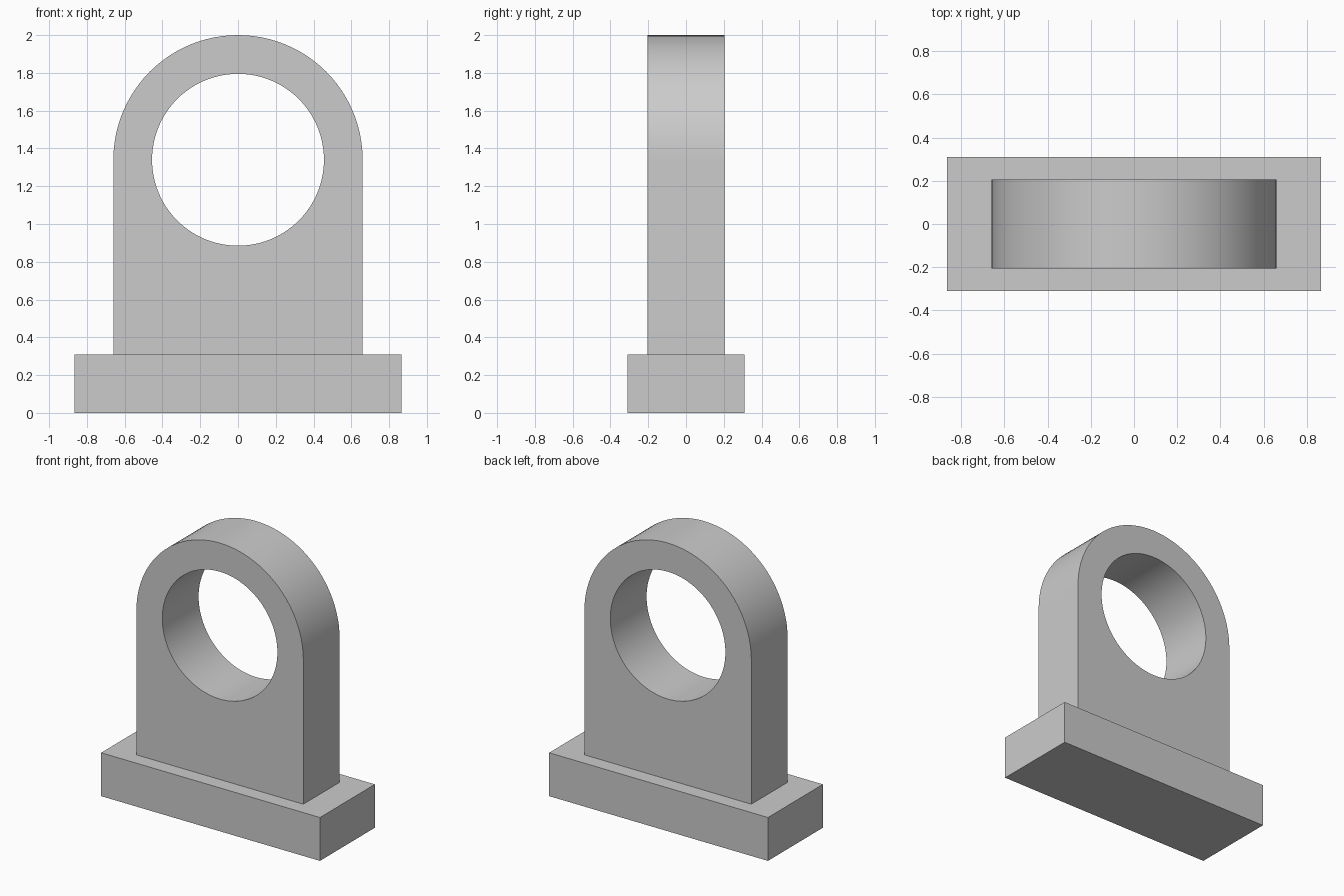
import bpy, bmesh
from math import pi, cos, sin, radians
from mathutils import Vector

cube = bpy.data.objects.get("Cube")
if cube:
    bpy.data.objects.remove(cube, do_unlink=True)

BASE_SIZE = Vector((1.73, 0.62, 0.31))
PLATE_RADIUS = 0.66
PLATE_DEPTH = 0.41
HOLE_RADIUS = 0.455
CENTRE_Z = 1.34
SEGMENTS = 96

grey = bpy.data.materials.new("plain grey")
grey.use_nodes = True
colour = (0.6, 0.6, 0.6, 1)
grey.diffuse_color = colour
grey.node_tree.nodes["Principled BSDF"].inputs["Base Color"].default_value = colour


def finish(bm, name):
    """Smooth the round walls, keep hard edges, and link the object."""
    bmesh.ops.recalc_face_normals(bm, faces=bm.faces)
    for face in bm.faces:
        face.smooth = True
    for edge in bm.edges:
        edge.smooth = edge.calc_face_angle(0) < radians(30)
    mesh = bpy.data.meshes.new(name)
    bm.to_mesh(mesh)
    bm.free()
    mesh.materials.append(grey)
    obj = bpy.data.objects.new(name, mesh)
    bpy.context.collection.objects.link(obj)
    return obj


def arc(radius, sweep, steps):
    return [(radius * cos(sweep * i / steps), CENTRE_Z + radius * sin(sweep * i / steps))
            for i in range(steps + 1)]


def closed_loop(bm, points, y):
    verts = [bm.verts.new((x, y, z)) for x, z in points]
    return [bm.edges.new((v, verts[i - 1])) for i, v in enumerate(verts)]


# Rectangular base block
bm = bmesh.new()
bmesh.ops.create_cube(bm, size=1)
bmesh.ops.scale(bm, vec=BASE_SIZE, verts=bm.verts)
bmesh.ops.translate(bm, vec=(0, 0, BASE_SIZE.z / 2), verts=bm.verts)
finish(bm, "base")

# Upright arched plate with a round bore
bm = bmesh.new()
front = -PLATE_DEPTH / 2
outline = arc(PLATE_RADIUS, pi, SEGMENTS // 2)
outline += [(-PLATE_RADIUS, BASE_SIZE.z), (PLATE_RADIUS, BASE_SIZE.z)]
bore = arc(HOLE_RADIUS, 2 * pi, SEGMENTS)[:-1]
edges = closed_loop(bm, outline, front) + closed_loop(bm, bore, front)
bmesh.ops.triangle_fill(bm, use_beauty=True, edges=edges, normal=(0, -1, 0))
result = bmesh.ops.extrude_face_region(bm, geom=bm.faces[:])
moved = [g for g in result["geom"] if isinstance(g, bmesh.types.BMVert)]
bmesh.ops.translate(bm, vec=(0, PLATE_DEPTH, 0), verts=moved)
finish(bm, "arched_plate")
